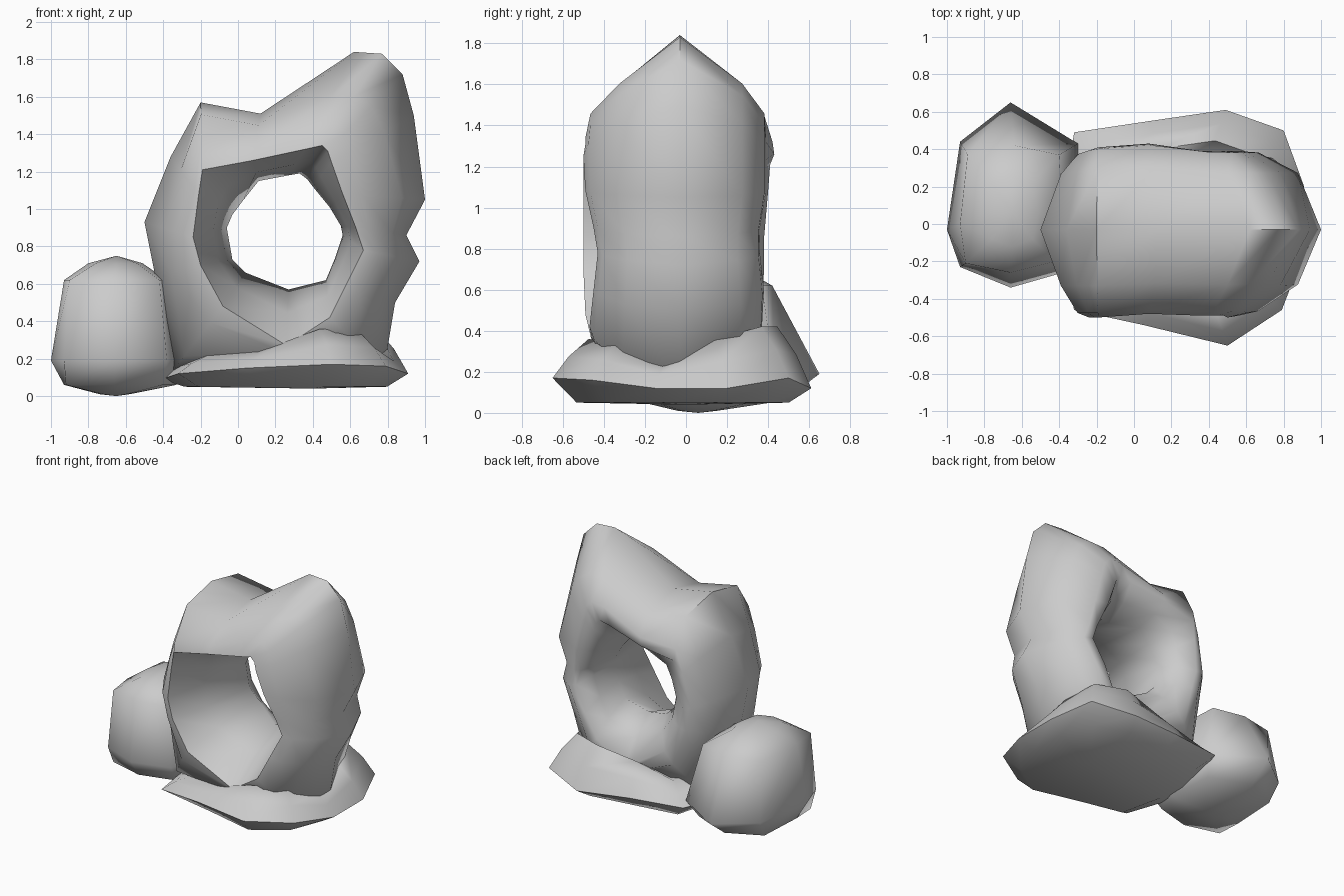
import bpy
from mathutils import Vector


def make_object(name, rings, wrap=False, caps=None):
    """Skin a list of equal-length vertex rings; optionally close into a loop or cap to points."""
    n, m = len(rings[0]), len(rings)
    verts = [tuple(v) for r in rings for v in r]
    faces = []
    for i in range(m if wrap else m - 1):
        j = (i + 1) % m
        for k in range(n):
            l = (k + 1) % n
            faces.append((i * n + k, i * n + l, j * n + l, j * n + k))
    if caps:
        for row, tip in zip((0, m - 1), caps):
            verts.append(tip)
            t = len(verts) - 1
            for k in range(n):
                a, b = row * n + k, row * n + (k + 1) % n
                faces.append((b, a, t) if row == 0 else (a, b, t))
    me = bpy.data.meshes.new(name)
    me.from_pydata(verts, [], faces)
    ob = bpy.data.objects.new(name, me)
    bpy.context.collection.objects.link(ob)
    bpy.ops.object.select_all(action='DESELECT')
    ob.select_set(True)
    bpy.context.view_layer.objects.active = ob
    bpy.ops.object.mode_set(mode='EDIT')
    bpy.ops.mesh.select_all(action='SELECT')
    bpy.ops.mesh.normals_make_consistent(inside=False)
    bpy.ops.object.mode_set(mode='OBJECT')
    bpy.ops.object.shade_smooth_by_angle(angle=1.3)
    return ob


# Pierced rock: outer ridge, hole rim and hole throat (x, z) per station, front/back depth, rounding
stations = [
    ((0.25, 0.10), (0.26, 0.27), (0.27, 0.57), -0.44, 0.36, 0.45),
    ((0.78, 0.14), (0.49, 0.42), (0.47, 0.62), -0.47, 0.37, 0.36),
    ((0.84, 0.50), (0.58, 0.60), (0.52, 0.74), -0.45, 0.38, 0.30),
    ((0.97, 0.72), (0.67, 0.78), (0.56, 0.86), -0.43, 0.36, 0.38),
    ((0.90, 0.86), (0.63, 0.90), (0.55, 0.91), -0.45, 0.36, 0.28),
    ((1.00, 1.05), (0.56, 1.08), (0.49, 1.01), -0.49, 0.39, 0.28),
    ((0.94, 1.50), (0.50, 1.25), (0.40, 1.12), -0.50, 0.39, 0.36),
    ((0.88, 1.72), (0.48, 1.31), (0.37, 1.16), -0.49, 0.39, 0.42),
    ((0.77, 1.83), (0.45, 1.34), (0.33, 1.19), -0.49, 0.39, 0.46),
    ((0.62, 1.84), (0.36, 1.32), (0.27, 1.18), -0.49, 0.39, 0.46),
    ((0.12, 1.51), (0.08, 1.26), (0.11, 1.15), -0.48, 0.43, 0.25),
    ((-0.20, 1.57), (-0.19, 1.21), (0.03, 1.05), -0.50, 0.41, 0.18),
    ((-0.36, 1.28), (-0.21, 1.08), (-0.03, 0.97), -0.50, 0.40, 0.36),
    ((-0.50, 0.93), (-0.24, 0.85), (-0.06, 0.90), -0.50, 0.38, 0.42),
    ((-0.44, 0.63), (-0.20, 0.70), (-0.03, 0.73), -0.50, 0.38, 0.36),
    ((-0.36, 0.12), (-0.08, 0.48), (0.04, 0.66), -0.49, 0.37, 0.26),
]
rings = []
for outer, rim, throat, yf, yb, s in stations:
    o, r, t = Vector(outer), Vector(rim), Vector(throat)
    m, q = o.lerp(r, s), o.lerp(r, 0.76)
    inner = r.lerp(t, 0.58)
    # the throat narrows further back on the left side of the hole
    yt = 0.18 if t.x < 0.2 else 0.06
    ring = [(o, -0.03), (m, yf * 0.66), (q, yf * 0.95), (r, yf), (inner, yf * 0.45),
            (t, yt), (inner, (yt + yb) / 2 + 0.03), (r, yb), (q, yb * 0.98), (m, yb * 0.7)]
    rings.append([(p.x, y, p.y) for p, y in ring])
make_object("pierced_rock", rings, wrap=True)

# Base slab: outline (x, y), edge height and raised lip height
edge = [(-0.41, -0.06, 0.09, 0.21), (-0.32, -0.46, 0.12, 0.22), (0.05, -0.54, 0.15, 0.24),
        (0.50, -0.65, 0.17, 0.36), (0.79, -0.46, 0.16, 0.34), (0.91, -0.15, 0.12, 0.24),
        (0.91, 0.20, 0.12, 0.36), (0.80, 0.50, 0.17, 0.42), (0.49, 0.61, 0.12, 0.42),
        (0.08, 0.55, 0.15, 0.36), (-0.32, 0.49, 0.16, 0.27)]
c = (0.28, 0.0)


def slab_ring(scale, height):
    return [(c[0] + (x - c[0]) * scale, c[1] + (y - c[1]) * scale, height(e, l)) for x, y, e, l in edge]


slab = [slab_ring(0.82, lambda e, l: 0.05), slab_ring(1.0, lambda e, l: e),
        slab_ring(0.88, lambda e, l: 0.45 * e + 0.55 * l), slab_ring(0.73, lambda e, l: l),
        slab_ring(0.54, lambda e, l: 0.24)]
make_object("base_slab", slab, caps=((0.4, 0, 0.04), (0.28, 0, 0.23)))

# Side boulder: rings of eight points from the ground up
boulder = [
    (0.01, [(-0.72, -0.02), (-0.66, -0.04), (-0.60, -0.02), (-0.58, 0.06),
            (-0.60, 0.13), (-0.66, 0.15), (-0.72, 0.13), (-0.74, 0.06)]),
    (0.06, [(-0.92, -0.18), (-0.66, -0.25), (-0.40, -0.18), (-0.33, 0.0),
            (-0.36, 0.36), (-0.66, 0.48), (-0.91, 0.36), (-0.93, 0.0)]),
    (0.19, [(-0.93, -0.23), (-0.66, -0.34), (-0.38, -0.26), (-0.30, 0.0),
            (-0.30, 0.43), (-0.66, 0.65), (-0.93, 0.44), (-1.0, -0.03)]),
    (0.62, [(-0.90, -0.21), (-0.66, -0.26), (-0.42, -0.20), (-0.38, 0.02),
            (-0.40, 0.37), (-0.64, 0.42), (-0.89, 0.37), (-0.93, 0.0)]),
    (0.71, [(-0.76, -0.08), (-0.65, -0.12), (-0.54, -0.08), (-0.51, 0.06),
            (-0.54, 0.22), (-0.65, 0.26), (-0.76, 0.22), (-0.80, 0.06)]),
]
make_object("side_boulder", [[(x, y, z) for x, y in pts] for z, pts in boulder],
            caps=((-0.65, 0.06, 0.0), (-0.65, 0.06, 0.75)))
